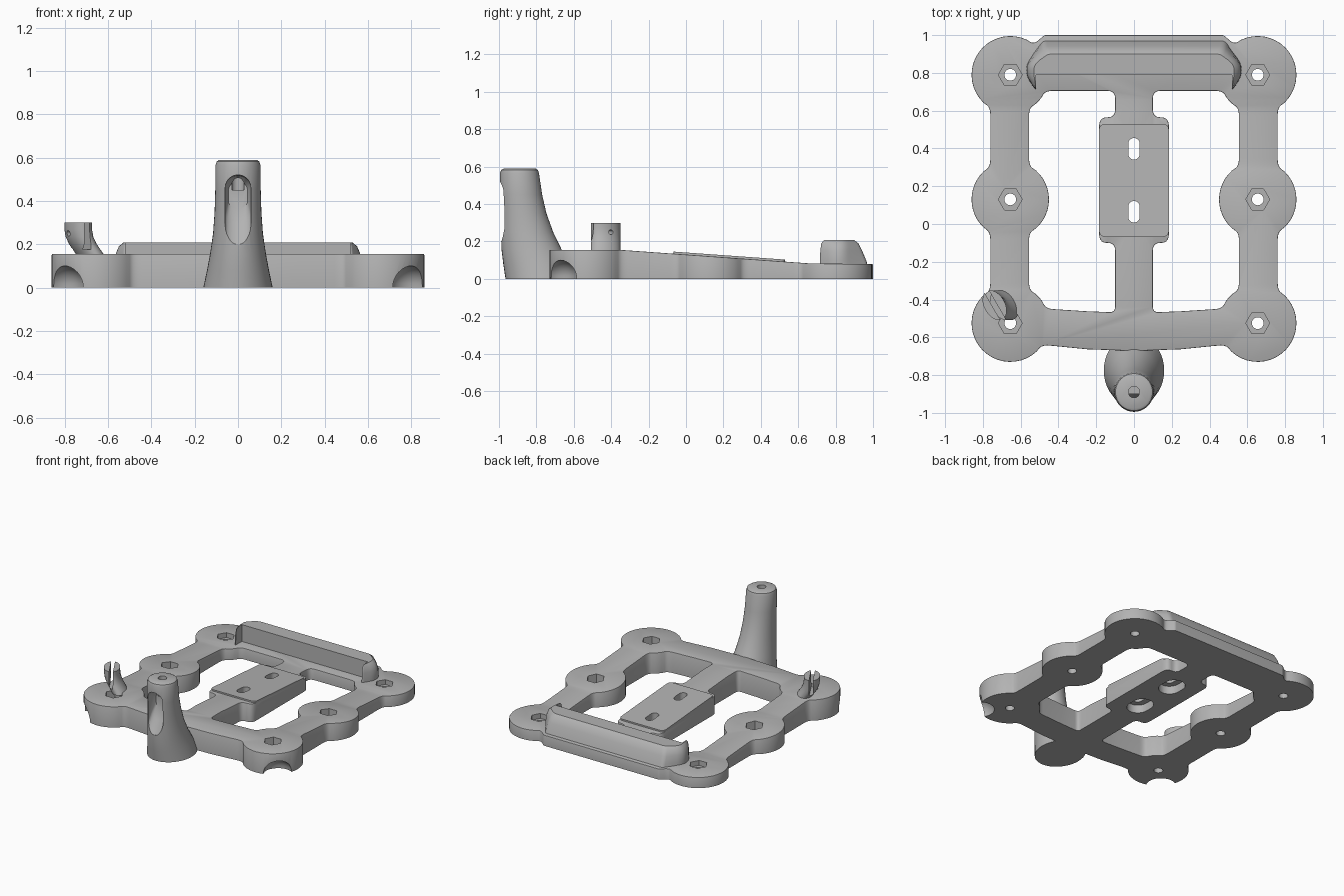
import bpy, bmesh
from math import sin, cos, pi, radians
from mathutils import Vector, Matrix

if "Cube" in bpy.data.objects:
    bpy.data.objects.remove(bpy.data.objects["Cube"])

grey = bpy.data.materials.new("plain grey")
grey.use_nodes = True
grey.diffuse_color = (0.45, 0.45, 0.45, 1)
grey.node_tree.nodes["Principled BSDF"].inputs["Base Color"].default_value = grey.diffuse_color

PADS_Y = (-0.525, 0.13, 0.79)
PAD_X, PAD_R = 0.655, 0.205


def finish(name, bm):
    bmesh.ops.recalc_face_normals(bm, faces=bm.faces)
    mesh = bpy.data.meshes.new(name)
    bm.to_mesh(mesh)
    bm.free()
    mesh.materials.append(grey)
    obj = bpy.data.objects.new(name, mesh)
    bpy.context.collection.objects.link(obj)
    return obj


def loft(name, rings):
    bm = bmesh.new()
    loops = [[bm.verts.new(p) for p in ring] for ring in rings]
    n = len(loops[0])
    for a, b in zip(loops, loops[1:]):
        for i in range(n):
            j = (i + 1) % n
            bm.faces.new((a[i], a[j], b[j], b[i]))
    bm.faces.new(loops[0][::-1])
    bm.faces.new(loops[-1])
    return finish(name, bm)


def prism(name, outline, z0, z1):
    # z1 may be a height or a function of y
    top = z1 if callable(z1) else lambda y: z1
    return loft(name, [[(x, y, z0) for x, y in outline], [(x, y, top(y)) for x, y in outline]])


def rounded(points):
    # points are (x, y, corner distance)
    out = []
    for i, (x, y, d) in enumerate(points):
        p = Vector((x, y))
        if d == 0:
            out.append(p)
            continue
        ends = []
        for q in (points[i - 1], points[(i + 1) % len(points)]):
            v = Vector(q[:2]) - p
            ends.append(p + v.normalized() * min(d, v.length * 0.48))
        for k in range(6):
            t = k / 5
            out.append(ends[0] * (1 - t) ** 2 + p * 2 * t * (1 - t) + ends[1] * t * t)
    return out


def oval(cx, cy, rx, ry, turn=0, n=32, start=0):
    out = []
    for i in range(n):
        a = start + 2 * pi * i / n
        u, v = rx * cos(a), ry * sin(a)
        out.append((cx + u * cos(turn) - v * sin(turn), cy + u * sin(turn) + v * cos(turn)))
    return out


def stadium(cx, cy, r, half, n=12):
    arc = [pi * i / n for i in range(n + 1)]
    return ([(cx + r * cos(a), cy + half - r + r * sin(a)) for a in arc]
            + [(cx - r * cos(a), cy - half + r - r * sin(a)) for a in arc])


def boolean(target, tool, op="DIFFERENCE"):
    mod = target.modifiers.new("cut", "BOOLEAN")
    mod.operation, mod.object, mod.solver = op, tool, "EXACT"
    bpy.context.view_layer.objects.active = target
    bpy.ops.object.modifier_apply(modifier=mod.name)
    bpy.data.objects.remove(tool)


def pad_arc(cy, a0, a1, steps):
    # first and last points are filleted corners
    skip = 13 if a1 > a0 else -13
    angles = [a0] + [a0 + skip + (a1 - a0 - 2 * skip) * i / steps for i in range(steps + 1)] + [a1]
    return [(PAD_X + PAD_R * cos(radians(a)), cy + PAD_R * sin(radians(a)),
             0.04 if a in (a0, a1) else 0) for a in angles]


def mirrored(half):
    return half + [(-x, y, d) for x, y, d in reversed(half) if x > 0]


def slope(y):
    return 0.155 - 0.0713 * (y + 0.35)


# frame: outer silhouette, two windows, sloping top
half = [(0, -0.672, 0), (0.25, -0.663, 0)]
half += pad_arc(PADS_Y[0], 214, 419, 20) + pad_arc(PADS_Y[1], -59, 59, 12) + pad_arc(PADS_Y[2], -59, 128, 18)
half += [(0.475, 1.0, 0.01)]
frame = prism("frame", rounded(mirrored(half)), 0, 0.3)

window = [(0.1, -0.468, 0.03), (0.25, -0.462, 0)]
window += pad_arc(PADS_Y[0], 158, 119, 2) + pad_arc(PADS_Y[1], 241, 119, 12) + pad_arc(PADS_Y[2], 241, 204.5, 2)
window += [(0.1, 0.705, 0.04), (0.1, 0.565, 0.04), (0.185, 0.565, 0.05),
           (0.185, -0.1, 0.05), (0.1, -0.1, 0.04)]
for side in (1, -1):
    boolean(frame, prism("window", [(side * x, y) for x, y in rounded(window)], -0.1, 0.4))

wedge = [(-1.1, -0.1), (-1.1, 0.155), (-0.35, 0.155), (0.66, slope(0.66)), (1.1, 0.078), (1.1, -0.1)]
boolean(frame, loft("wedge", [[(x, y, z) for y, z in wedge] for x in (-1.2, 1.2)]), "INTERSECT")

# soften the upper rim of the frame
bm = bmesh.new()
bm.from_mesh(frame.data)
rim = [e for e in bm.edges if len(e.link_faces) == 2
       and max(f.normal.z for f in e.link_faces) > 0.9
       and abs(min(f.normal.z for f in e.link_faces)) < 0.1]
bmesh.ops.bevel(bm, geom=rim, offset=0.012, segments=2, profile=0.5, affect="EDGES", clamp_overlap=True)
bm.to_mesh(frame.data)
bm.free()

# bolt holes with hexagonal nut pockets
for side in (1, -1):
    for y in PADS_Y:
        boolean(frame, prism("hole", oval(side * PAD_X, y, 0.031, 0.031, n=24), -0.1, 0.4))
        boolean(frame, prism("pocket", oval(side * PAD_X, y, 0.063, 0.063, n=6), 0.045, 0.4))

# notches under the two front corners
for side in (1, -1):
    bm = bmesh.new()
    spot = Matrix.Translation((side * (PAD_X + 0.145), PADS_Y[0] - 0.145, 0))
    bmesh.ops.create_uvsphere(bm, u_segments=32, v_segments=16, radius=0.1, matrix=spot)
    boolean(frame, finish("notch", bm))

# raised centre plate with two slots, recessed underneath
plate = prism("centre_plate", rounded([(-0.185, -0.068, 0.035), (0.185, -0.068, 0.035),
                                       (0.185, 0.53, 0.035), (-0.185, 0.53, 0.035)]),
              0.09, lambda y: slope(y) + 0.011)
for y in (0.065, 0.398):
    for part in (frame, plate):
        boolean(part, prism("slot", stadium(0, y, 0.03, 0.057), -0.1, 0.4))
    boolean(frame, prism("recess", stadium(0, y, 0.075, 0.1), -0.1, 0.06))

# rear bumper with a recessed front and short end ears
rings = []
for z, ear, wide, back_x, front, back in ((0.04, 0.527, 0.57, 0.485, 0.715, 0.982),
                                          (0.10, 0.527, 0.57, 0.48, 0.715, 0.963),
                                          (0.15, 0.527, 0.567, 0.475, 0.718, 0.942),
                                          (0.19, 0.524, 0.55, 0.465, 0.722, 0.922),
                                          (0.207, 0.521, 0.53, 0.455, 0.735, 0.9)):
    outline = mirrored([(ear, front, 0.01), (wide, 0.785, 0.03), (wide, 0.845, 0.04), (back_x, back, 0.02)])
    rings.append([(x, y, z) for x, y in rounded(outline)])
bumper = loft("rear_bumper", rings)
boolean(bumper, prism("recess", [(-0.52, 0.5), (0.52, 0.5), (0.52, 0.788), (-0.52, 0.788)], -0.1, 0.4))

# front post: flared base, leaning to a round top
rings = [[(x, y, z) for x, y in oval(0, cy, rx, ry, n=40)] for z, cy, rx, ry in (
    (0, -0.775, 0.16, 0.19), (0.08, -0.797, 0.143, 0.18), (0.155, -0.825, 0.129, 0.161),
    (0.25, -0.85, 0.115, 0.14), (0.35, -0.868, 0.108, 0.122), (0.45, -0.882, 0.105, 0.113),
    (0.565, -0.89, 0.104, 0.104), (0.583, -0.89, 0.098, 0.098), (0.59, -0.89, 0.085, 0.085))]
post = loft("front_post", rings)
boolean(post, prism("hole", oval(0, -0.89, 0.03, 0.03, n=24), 0.45, 0.7))

# long scoop in the front of the post, with a ramped lower half
rings = []
for y, low, high, r in ((-1.1, 0.2, 0.52, 0.06), (-0.985, 0.2, 0.52, 0.06),
                        (-0.93, 0.29, 0.515, 0.058), (-0.9, 0.36, 0.49, 0.045)):
    shape = stadium(0, (low + high) / 2, r, (high - low) / 2)
    rings.append([(x, y, z) for x, z in shape])
boolean(post, loft("scoop", rings))

# split cable clip on the right front pad
turn = radians(120)
clip = loft("cable_clip", [[(x, y, z) for x, y in oval(cx, -0.43, 0.085, 0.055, turn)] for z, cx in (
    (0.14, -0.675), (0.17, -0.695), (0.2, -0.716), (0.235, -0.732), (0.27, -0.738), (0.3, -0.738))])
bar = [(-0.2, -0.013), (0.2, -0.013), (0.2, 0.013), (-0.2, 0.013)]
slit = [(-0.738 + u * cos(turn) - v * sin(turn), -0.43 + u * sin(turn) + v * cos(turn)) for u, v in bar]
boolean(clip, prism("slit", slit, 0.175, 0.5))
bm = bmesh.new()
bmesh.ops.create_cone(bm, cap_ends=True, segments=16, radius1=0.013, radius2=0.013, depth=0.4,
                      matrix=Matrix.Translation((-0.738, -0.43, 0.25))
                      @ Matrix.Rotation(turn, 4, "Z") @ Matrix.Rotation(pi / 2, 4, "X"))
boolean(clip, finish("tie_hole", bm))

# smooth shading with crisp edges
bpy.ops.object.select_all(action="DESELECT")
for part in (frame, plate, bumper, post, clip):
    part.select_set(True)
bpy.context.view_layer.objects.active = frame
bpy.ops.object.shade_smooth_by_angle(angle=radians(32))
